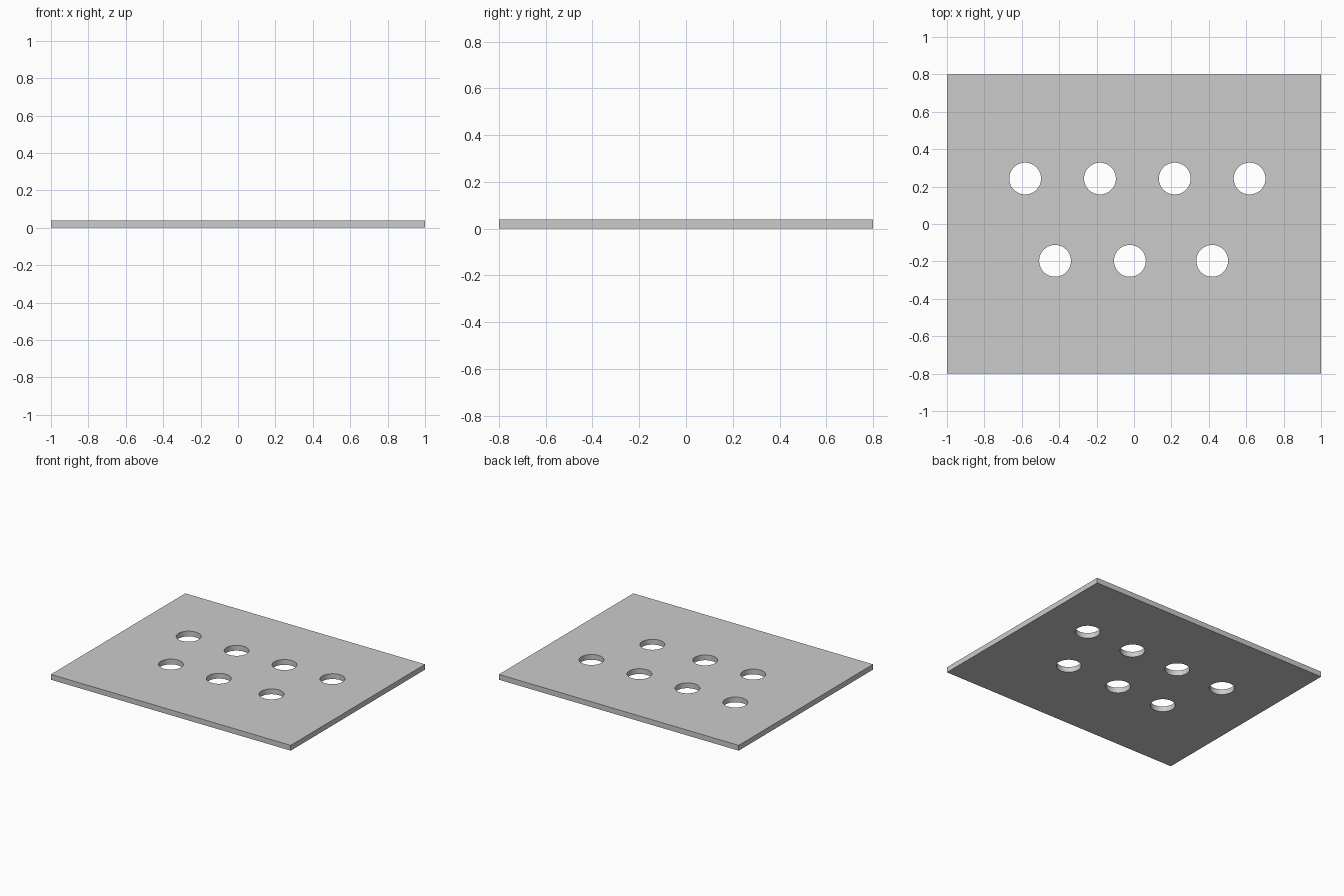
import bpy, bmesh, math
from mathutils import Matrix

if "Cube" in bpy.data.objects:
    bpy.data.objects.remove(bpy.data.objects["Cube"])

THICK = 0.04
RADIUS = 0.085
HOLE_ROWS = {0.243: (-0.582, -0.182, 0.218, 0.618),
             -0.197: (-0.422, -0.022, 0.418)}


def make_object(name, bm):
    mesh = bpy.data.meshes.new(name)
    bm.to_mesh(mesh)
    bm.free()
    obj = bpy.data.objects.new(name, mesh)
    bpy.context.collection.objects.link(obj)
    return obj


# Flat rectangular plate
bm = bmesh.new()
bmesh.ops.create_cube(bm, size=1, matrix=Matrix.Translation((0, 0, THICK / 2))
                      @ Matrix.Diagonal((2, 1.6, THICK, 1)))
plate = make_object("perforated_plate", bm)

# Cylinders for the two staggered rows of holes
bm = bmesh.new()
for y, xs in HOLE_ROWS.items():
    for x in xs:
        bmesh.ops.create_cone(bm, cap_ends=True, segments=64, radius1=RADIUS,
                              radius2=RADIUS, depth=THICK * 4,
                              matrix=Matrix.Translation((x, y, THICK / 2)))
cutter = make_object("hole_cutters", bm)
cutter.hide_render = True

# Cut the holes through the plate
mod = plate.modifiers.new("holes", 'BOOLEAN')
mod.operation = 'DIFFERENCE'
mod.solver = 'EXACT'
mod.object = cutter
bpy.context.view_layer.objects.active = plate
plate.select_set(True)
bpy.ops.object.modifier_apply(modifier=mod.name)
bpy.data.objects.remove(cutter)

# Smooth hole walls, crisp rims
bpy.ops.object.shade_smooth_by_angle(angle=math.radians(30))
